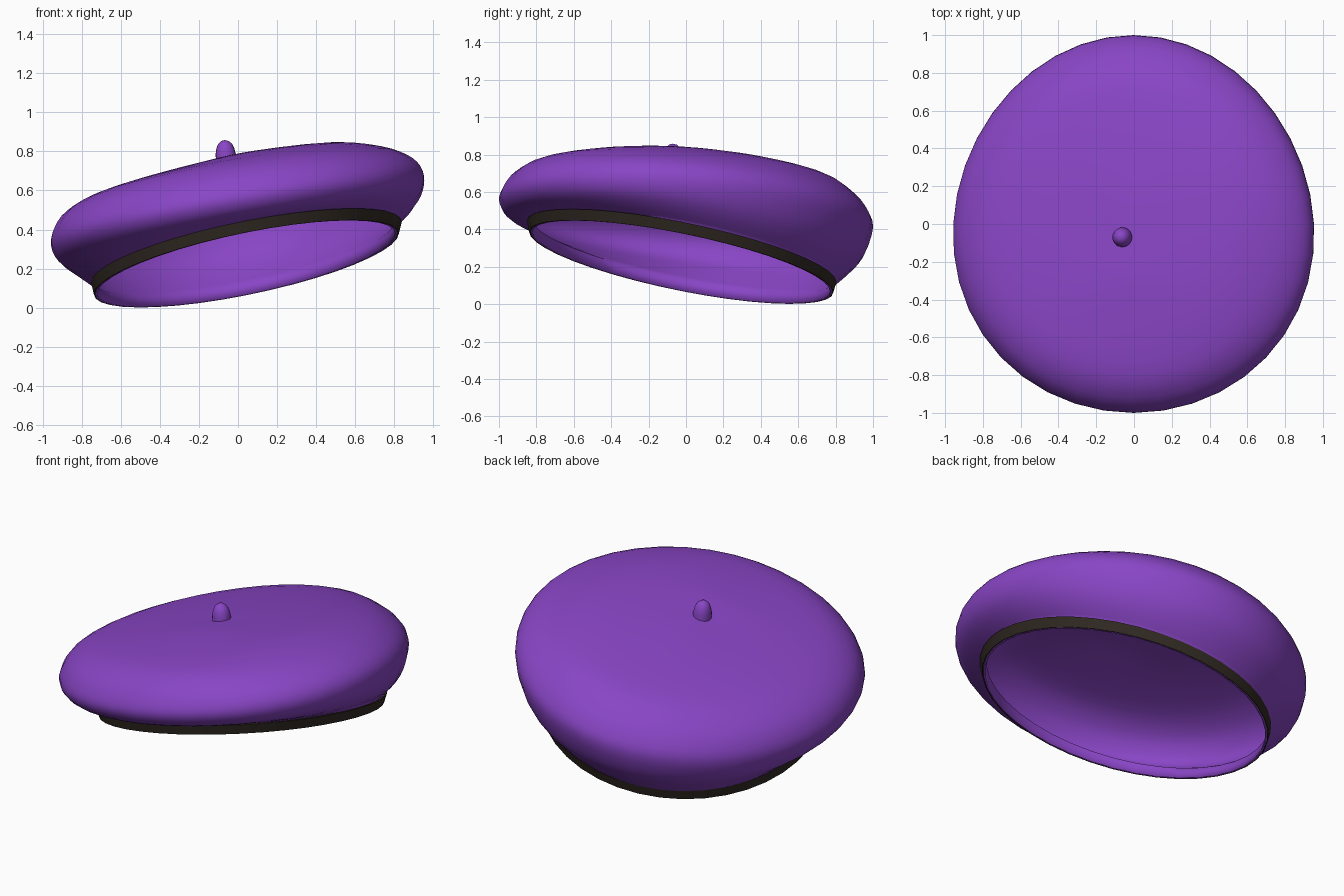
import bpy, math

if "Cube" in bpy.data.objects:
    bpy.data.objects.remove(bpy.data.objects["Cube"])

SEGS = 40


def material(name, rgb):
    m = bpy.data.materials.new(name)
    m.diffuse_color = (*rgb, 1)
    m.use_nodes = True
    m.node_tree.nodes["Principled BSDF"].inputs["Base Color"].default_value = m.diffuse_color
    return m


def ring(r):
    """Tilted loop through its left, right, front and back points (x/z and y/z), plus egg factor."""
    xl, zl, xr, zr, yf, zf, yb, zb, egg = r
    pts = []
    for i in range(SEGS):
        a = 2 * math.pi * i / SEGS
        c, s = math.cos(a), math.sin(a)
        x = (xl + xr) / 2 + (xr - xl) / 2 * c * (1 - egg * s)
        y = (yf + yb) / 2 + (yb - yf) / 2 * s
        z = ((zl + zr + zf + zb) / 4 + (zr - zl) / 2 * c + (zb - zf) / 2 * s
             + (zl + zr - zf - zb) / 4 * math.cos(2 * a))
        pts.append((x, y, z))
    return pts


def refine(rows, steps):
    """Catmull-Rom interpolation between neighbouring rows."""
    out = []
    for i in range(len(rows) - 1):
        p0, p1, p2 = rows[max(i - 1, 0)], rows[i], rows[i + 1]
        p3 = rows[min(i + 2, len(rows) - 1)]
        for k in range(steps):
            t = k / steps
            out.append([0.5 * (2 * b + (c - a) * t + (2 * a - 5 * b + 4 * c - d) * t * t
                               + (3 * b - a - 3 * c + d) * t ** 3)
                        for a, b, c, d in zip(p0, p1, p2, p3)])
    return out + [rows[-1]]


def loft(name, loops, mat, tip=None, closed=False, angle=60):
    n = len(loops[0])
    verts = [p for lp in loops for p in lp]
    faces = []
    count = len(loops)
    for i in range(count if closed else count - 1):
        a, b = i * n, (i + 1) % count * n
        for j in range(n):
            k = (j + 1) % n
            faces.append((a + j, a + k, b + k, b + j))
    if tip:
        verts.append(tip)
        a = (count - 1) * n
        faces += [(a + j, a + (j + 1) % n, len(verts) - 1) for j in range(n)]
    me = bpy.data.meshes.new(name)
    me.from_pydata(verts, [], faces)
    me.materials.append(mat)
    ob = bpy.data.objects.new(name, me)
    bpy.context.collection.objects.link(ob)
    bpy.ops.object.select_all(action='DESELECT')
    ob.select_set(True)
    bpy.context.view_layer.objects.active = ob
    bpy.ops.object.shade_smooth_by_angle(angle=math.radians(angle))
    return ob


purple = material("purple_felt", (0.25, 0.06, 0.56))
dark = material("dark_band", (0.03, 0.022, 0.016))

# Soft crown: lip inside the band, flare, puffed edge, flat sloping top
lip = (-.732, .07, .817, .38, -.833, .386, .782, .064, 0)
crown = [
    (-.742, .125, .812, .435, -.828, .44, .797, .115, 0),
    (-.83, .18, .885, .50, -.905, .46, .875, .18, .02),
    (-.92, .24, .935, .57, -.97, .495, .955, .27, .045),
    (-.957, .32, .953, .65, -1, .555, 1, .41, .055),
    (-.94, .405, .935, .72, -.98, .62, .97, .50, .055),
    (-.88, .485, .87, .775, -.92, .69, .90, .58, .055),
    (-.75, .565, .74, .82, -.80, .75, .78, .658, .045),
    (-.50, .65, .52, .842, -.55, .78, .52, .715, .03),
    (-.28, .708, .20, .81, -.30, .781, .20, .747, 0),
    (-.12, .746, .03, .78, -.13, .771, .02, .762, 0),
]
rows = [lip] + refine(crown, 3)
body = loft("beret_crown", [ring(r) for r in rows], purple, tip=(-.05, -.06, .768))
shell = body.modifiers.new("thickness", 'SOLIDIFY')
shell.thickness = 0.012
shell.offset = -1

# Dark band around the opening
low = (-.738, .07, .823, .38, -.839, .386, .788, .064, 0)
high = (-.752, .13, .838, .44, -.85, .445, .805, .12, 0)


def shrink(r, d):
    return (r[0] + d, r[1], r[2] - d, r[3], r[4] + d, r[5], r[6] - d, r[7], 0)


loft("head_band", [ring(r) for r in (low, high, shrink(high, .012), shrink(low, .005))],
     dark, closed=True, angle=30)

# Little stem on top
profile = [(.052, .74), (.052, .785), (.046, .815), (.036, .838), (.02, .853)]
stem_loops = []
for r, z in profile:
    cx = -.06 - (z - .74) * .06
    stem_loops.append([(cx + r * math.cos(2 * math.pi * i / 20),
                        -.07 + r * math.sin(2 * math.pi * i / 20), z) for i in range(20)])
loft("stem", stem_loops, purple, tip=(-.067, -.07, .858))
